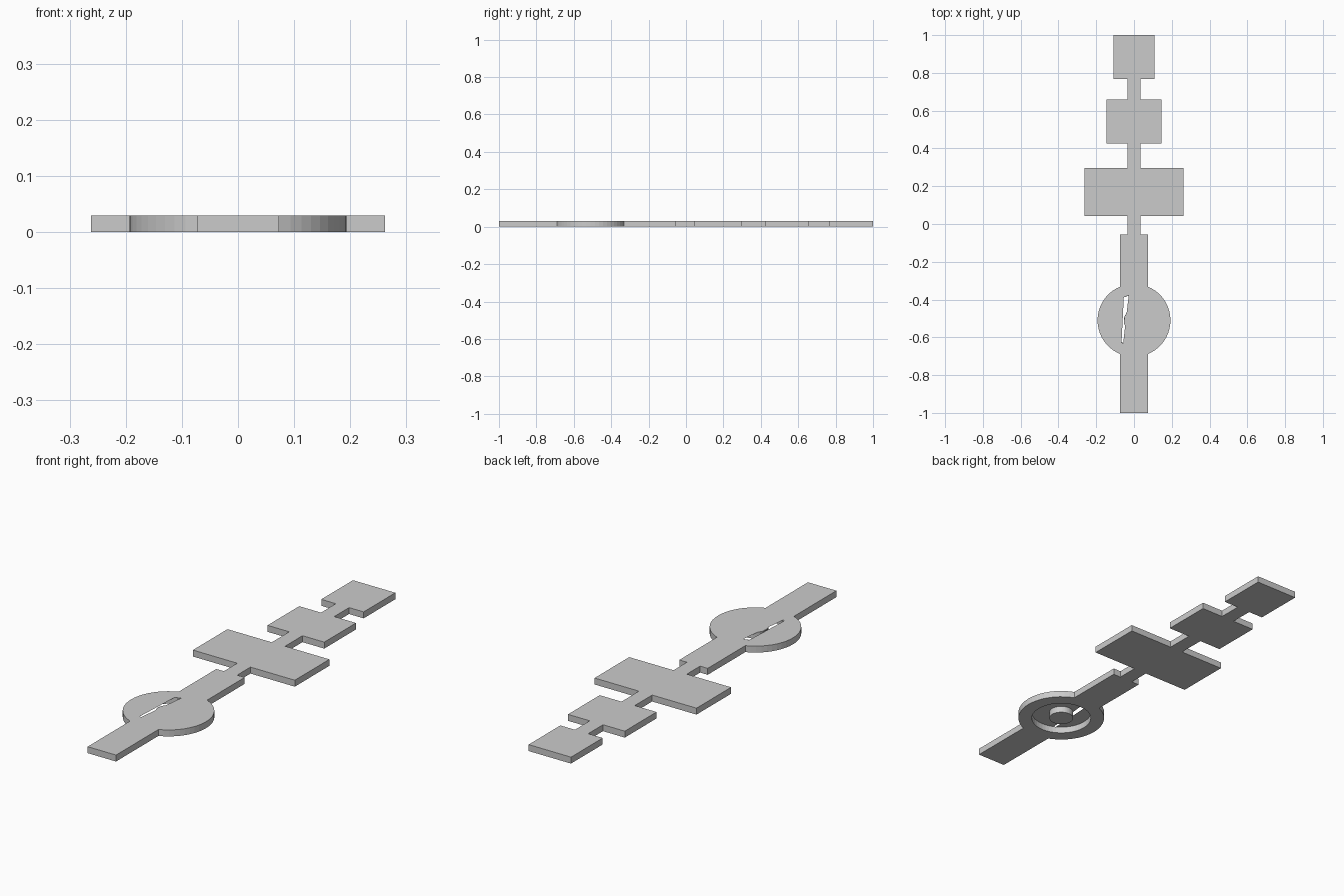
import bpy, bmesh
from math import sin, cos, asin, pi

if "Cube" in bpy.data.objects:
    bpy.data.objects.remove(bpy.data.objects["Cube"])

H = 0.03                 # plate thickness
CY, R = -0.51, 0.193     # disc centre and radius
STEM, NECK = 0.073, 0.034
SEG = 48


def arc(r, a0, a1, n):
    return [(r * cos(a0 + (a1 - a0) * i / n), CY + r * sin(a0 + (a1 - a0) * i / n))
            for i in range(n + 1)]


def circle(r):
    return arc(r, 0, 2 * pi, SEG)[:-1]


def half_outline():
    """Right-hand edge of the strap from the bottom end to the top end."""
    a = pi / 2 - asin(STEM / R)
    pts = [(STEM, -1)] + arc(R, -a, a, 20) + [(STEM, -0.055), (NECK, -0.055)]
    for w, y0, y1 in ((0.262, 0.043, 0.297), (0.146, 0.425, 0.658), (0.109, 0.767, 1.0)):
        pts += [(NECK, y0), (w, y0), (w, y1), (NECK, y1)]
    return pts[:-1]      # the last plate ends the strap


def fill(bm, loops, z, up):
    """Flat face bounded by the first loop, with the others as holes."""
    edges = []
    for loop in loops:
        vs = [bm.verts.new((x, y, z)) for x, y in loop]
        edges += [bm.edges.new((vs[i - 1], vs[i])) for i in range(len(vs))]
    res = bmesh.ops.triangle_fill(bm, edges=edges, use_dissolve=False,
                                  use_beauty=True, normal=(0, 0, 1))
    for f in res["geom"]:
        if isinstance(f, bmesh.types.BMFace):
            f.normal_update()
            if (f.normal.z > 0) != up:
                f.normal_flip()


def wall(bm, loop):
    """Vertical wall; faces outward for a counter-clockwise loop."""
    lo = [bm.verts.new((x, y, 0)) for x, y in loop]
    hi = [bm.verts.new((x, y, H)) for x, y in loop]
    for i in range(len(loop)):
        bm.faces.new((lo[i - 1], lo[i], hi[i], hi[i - 1]))


right = half_outline()
outline = right + [(-x, y) for x, y in reversed(right)]
recess, boss = circle(0.133), circle(0.054)
# Narrow slit through the thin top skin, hugging the boss
slit = [(-0.028, -0.379), (-0.054, -0.387), (-0.066, -0.627), (-0.057, -0.631),
        (-0.047, -0.54), (-0.053, -0.52), (-0.05, -0.49), (-0.039, -0.472)]

# Strap: top skin, underside with the round recess, and the walls
bm = bmesh.new()
fill(bm, [outline, slit], H, True)
fill(bm, [outline, recess], 0, False)
wall(bm, outline)
wall(bm, recess[::-1])

# Boss in the middle of the recess
fill(bm, [boss], 0, False)
wall(bm, boss)

bmesh.ops.remove_doubles(bm, verts=bm.verts, dist=1e-5)
mesh = bpy.data.meshes.new("notched_strap")
bm.to_mesh(mesh)
bm.free()
bpy.context.collection.objects.link(bpy.data.objects.new("notched_strap", mesh))
